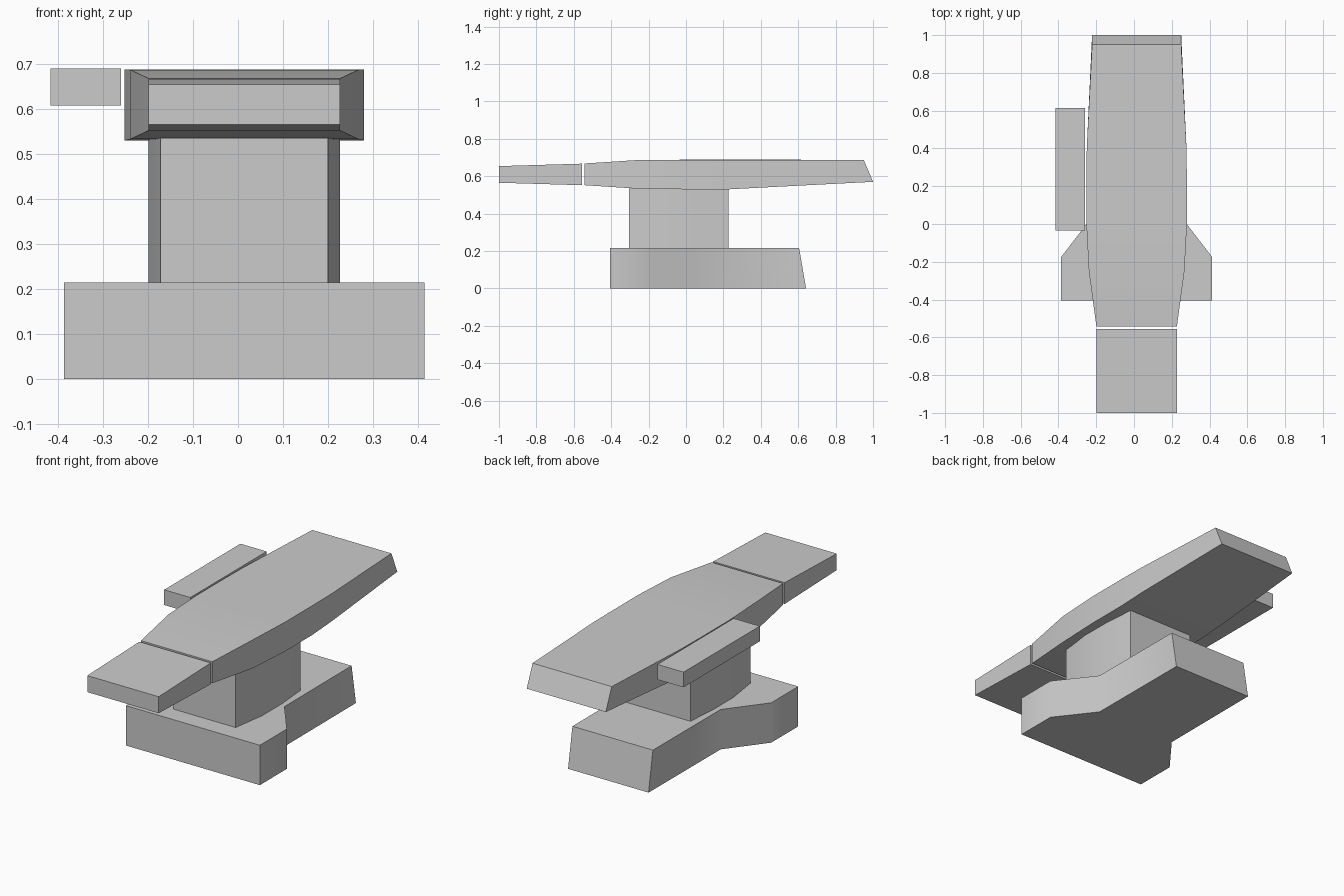
import bpy, bmesh
from math import radians

if "Cube" in bpy.data.objects:
    bpy.data.objects.remove(bpy.data.objects["Cube"])


def loft(name, cx, stations, smooth=True):
    """Join rectangular sections along y: (y_top, y_bottom, half_width, z_top, z_bottom)."""
    bm = bmesh.new()
    rings = []
    for yt, yb, w, zt, zb in stations:
        pts = ((cx - w, yb, zb), (cx + w, yb, zb), (cx + w, yt, zt), (cx - w, yt, zt))
        rings.append([bm.verts.new(p) for p in pts])
    for a, b in zip(rings, rings[1:]):
        for i in range(4):
            j = (i + 1) % 4
            bm.faces.new((a[i], a[j], b[j], b[i]))
    bm.faces.new(rings[0])
    bm.faces.new(rings[-1])
    bmesh.ops.recalc_face_normals(bm, faces=bm.faces)
    mesh = bpy.data.meshes.new(name)
    bm.to_mesh(mesh)
    bm.free()
    obj = bpy.data.objects.new(name, mesh)
    bpy.context.collection.objects.link(obj)
    if smooth:
        bpy.ops.object.select_all(action='DESELECT')
        obj.select_set(True)
        bpy.context.view_layer.objects.active = obj
        bpy.ops.object.shade_smooth_by_angle(angle=radians(40))
    return obj


CX = 0.014  # table centre line

# Wide-footed base with a narrower tail
loft("base", CX, [(y, y2, w, 0.215, 0.0) for y, y2, w in (
    (-0.405, -0.405, 0.4), (-0.175, -0.175, 0.4), (0.03, 0.03, 0.242), (0.605, 0.642, 0.24))])

# Slightly bulging column
loft("column", CX, [(y, y, w, 0.535, 0.21) for y, w in (
    (-0.305, 0.186), (-0.12, 0.213), (0.05, 0.213), (0.227, 0.199))])

# Main table top, tapered at both ends
loft("table_top", CX, [
    (-0.543, -0.543, 0.213, 0.668, 0.552),
    (-0.25, -0.25, 0.253, 0.687, 0.533),
    (0.0, 0.0, 0.266, 0.688, 0.53),
    (0.23, 0.23, 0.266, 0.688, 0.53),
    (0.40, 0.40, 0.264, 0.688, 0.539),
    (0.95, 1.0, 0.236, 0.688, 0.57)])

# Separate head section at the front
loft("head_section", CX, [
    (-1.0, -1.0, 0.213, 0.654, 0.565),
    (-0.556, -0.556, 0.213, 0.667, 0.552)], smooth=False)

# Arm board on the left side
loft("arm_board", -0.338, [
    (-0.035, -0.035, 0.078, 0.69, 0.608),
    (0.615, 0.615, 0.078, 0.69, 0.608)], smooth=False)
